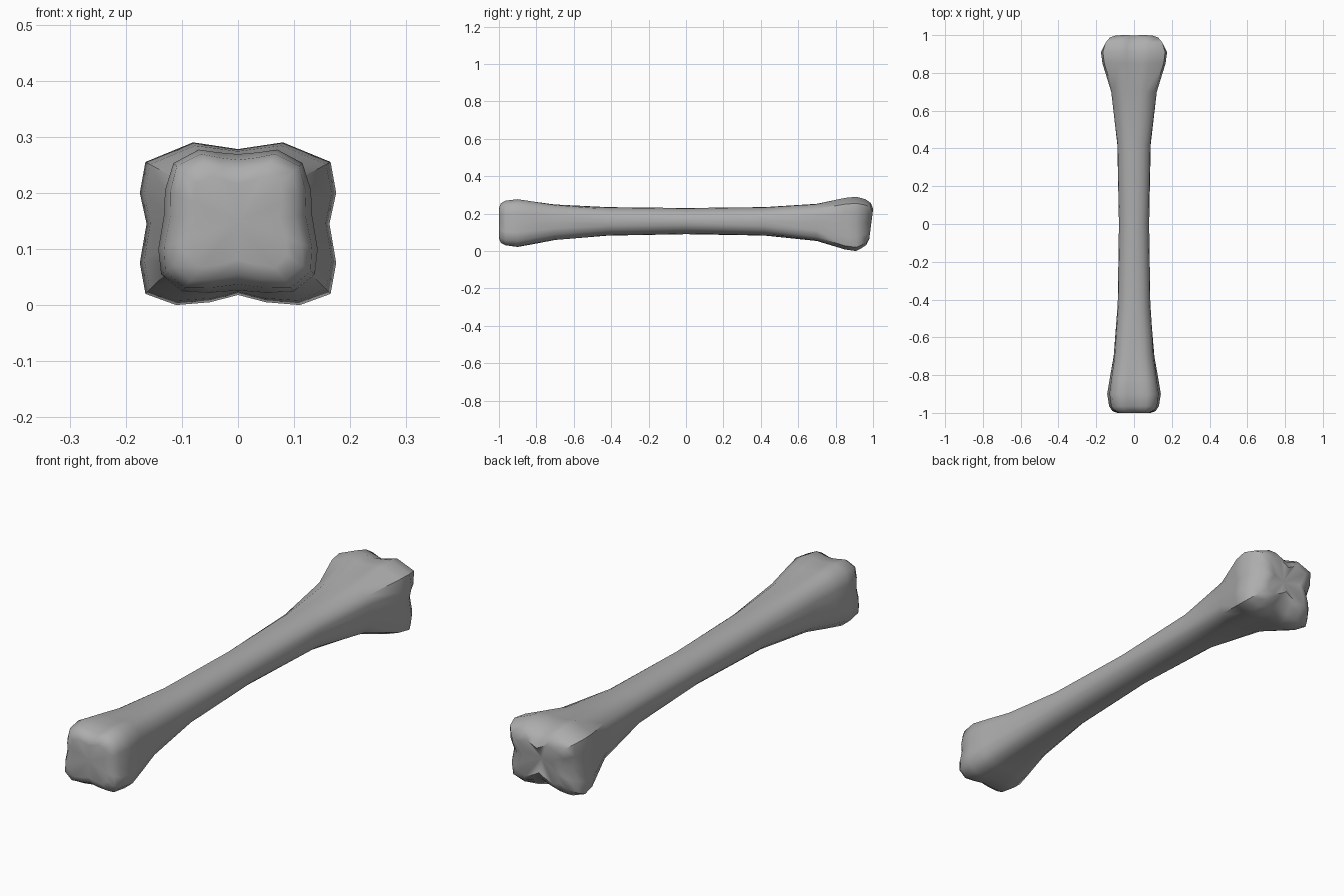
import bpy, bmesh, math

cube = bpy.data.objects.get("Cube")
if cube:
    bpy.data.objects.remove(cube, do_unlink=True)

MID = 0.15  # height of the bone's long axis

# Half outlines (x, z), running from top centre to bottom centre
BACK = [(0, .278), (.04, .284), (.08, .29), (.165, .255), (.175, .2),
        (.163, .145), (.175, .075), (.165, .02), (.11, 0), (.05, .005), (0, .018)]
FRONT = [(0, .269), (.035, .272), (.07, .277), (.115, .253), (.13, .205),
         (.132, .16), (.142, .1), (.137, .055), (.1, .024), (.05, .022), (0, .026)]
SHAFT = [(.08 * math.sin(math.pi * i / 10), .16 + .07 * math.cos(math.pi * i / 10))
         for i in range(11)]

# Stations: y, blend from shaft to head, scale, depth of the end grooves
FRONT_END = [(-1, 1, .66, .16), (-.99, 1, .85, .09), (-.965, 1, .95, .04),
             (-.9, 1, 1, 0), (-.82, .8, 1, 0), (-.7, .48, 1, 0), (-.42, .12, 1, 0)]
BACK_END = [(.42, .1, 1, 0), (.7, .45, 1, 0), (.85, .92, 1, 0), (.91, 1, 1, 0),
            (.96, 1, .93, .1), (.988, 1, .8, .2), (1, 1, .6, .3)]


def ring(bm, head, y, blend, scale, groove):
    """One closed cross-section, mirrored across x = 0."""
    half = []
    for (sx, sz), (hx, hz) in zip(SHAFT, head):
        x = (sx + (hx - sx) * blend) * scale
        z = (sz + (hz - sz) * blend - MID) * scale
        # pull the section in between the four knuckles
        pinch = 1 - groove * math.cos(2 * math.atan2(x, z)) ** 2
        half.append((x * pinch, MID + z * pinch))
    outline = half + [(-x, z) for x, z in half[-2:0:-1]]
    verts = []
    for x, z in outline:
        lean = .13 * max(0, .22 - z) if y > .95 else 0
        verts.append(bm.verts.new((x, y - lean, z)))
    return verts


def cap(bm, loop, y):
    """Close an end with a shallow hollow."""
    centre = bm.verts.new((0, y, MID))
    for a, b in zip(loop, loop[1:] + loop[:1]):
        bm.faces.new((a, b, centre))


# Shaft and both heads as one lofted surface
bm = bmesh.new()
rings = [ring(bm, FRONT, *s) for s in FRONT_END]
rings.append(ring(bm, SHAFT, 0, 0, 1, 0))
rings += [ring(bm, BACK, *s) for s in BACK_END]
for lower, upper in zip(rings, rings[1:]):
    for i in range(len(lower)):
        j = (i + 1) % len(lower)
        bm.faces.new((lower[i], lower[j], upper[j], upper[i]))
cap(bm, rings[0], -.993)
cap(bm, rings[-1], .965)
bmesh.ops.recalc_face_normals(bm, faces=bm.faces)

mesh = bpy.data.meshes.new("bone")
bm.to_mesh(mesh)
bm.free()
bone = bpy.data.objects.new("bone", mesh)
bpy.context.collection.objects.link(bone)

# Plain grey
grey = bpy.data.materials.new("bone grey")
grey.use_nodes = True
colour = (.42, .42, .42, 1)
grey.diffuse_color = colour
grey.node_tree.nodes["Principled BSDF"].inputs["Base Color"].default_value = colour
mesh.materials.append(grey)

# Smooth shading with the sharp creases kept
bpy.ops.object.select_all(action="DESELECT")
bone.select_set(True)
bpy.context.view_layer.objects.active = bone
bpy.ops.object.shade_smooth_by_angle(angle=math.radians(45))
